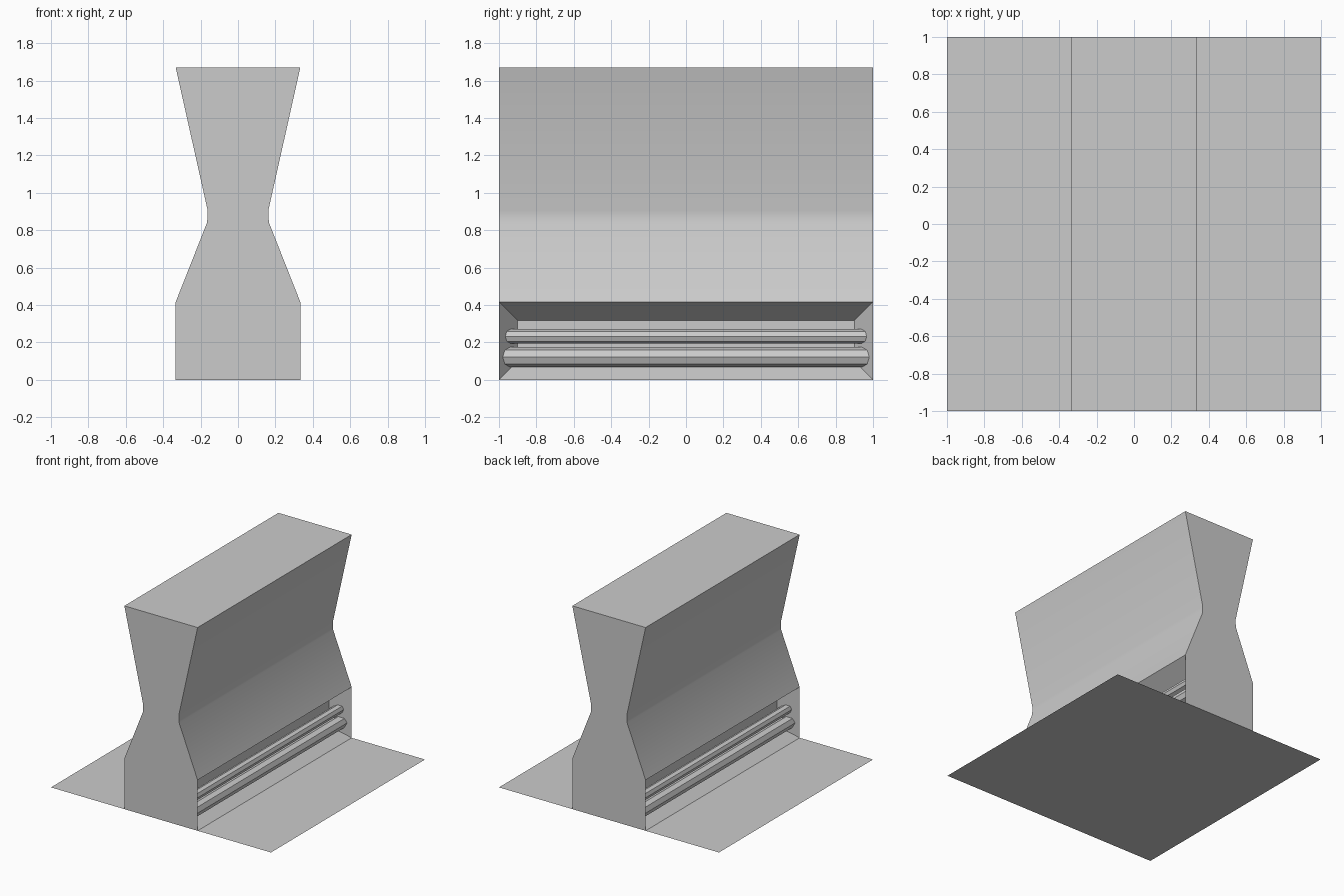
import bpy, bmesh, math

if "Cube" in bpy.data.objects:
    bpy.data.objects.remove(bpy.data.objects["Cube"])


def add_object(name, bm):
    mesh = bpy.data.meshes.new(name)
    bmesh.ops.recalc_face_normals(bm, faces=bm.faces)
    bm.to_mesh(mesh)
    bm.free()
    obj = bpy.data.objects.new(name, mesh)
    bpy.context.collection.objects.link(obj)
    bpy.context.view_layer.objects.active = obj
    obj.select_set(True)
    bpy.ops.object.shade_smooth_by_angle(angle=math.radians(30))
    obj.select_set(False)
    return obj


# Ground slab: a single flat sheet
bpy.ops.mesh.primitive_plane_add(size=2)
bpy.context.object.name = "ground_sheet"

# Wall body: waisted profile extruded along y
half = [(0.333, 0), (0.333, 0.417), (0.165, 0.842), (0.162, 0.905), (0.333, 1.67)]
outline = half + [(-x, z) for x, z in reversed(half)]
bm = bmesh.new()
front = bm.faces.new([bm.verts.new((x, -1, z)) for x, z in outline])
ext = bmesh.ops.extrude_face_region(bm, geom=[front], use_keep_orig=True)
moved = [v for v in ext["geom"] if isinstance(v, bmesh.types.BMVert)]
bmesh.ops.translate(bm, vec=(0, 2, 0), verts=moved)
bmesh.ops.recalc_face_normals(bm, faces=bm.faces)

# Bevelled recess in the foot on both long sides
sides = [f for f in bm.faces
         if abs(f.normal.x) > 0.99 and f.calc_center_median().z < 0.3]
bmesh.ops.inset_individual(bm, faces=sides, thickness=0.141, depth=0)
for f in sides:
    bmesh.ops.translate(bm, verts=f.verts[:], vec=f.normal * -0.138)
add_object("wall_body", bm)


# Octagonal pipes lying in each recess
def pipe(name, x, z, radius, length):
    bpy.ops.mesh.primitive_cylinder_add(vertices=8, radius=radius, depth=length,
                                        location=(x, 0, z),
                                        rotation=(math.radians(90), 0, 0))
    bpy.context.object.name = name


for side, label in ((1, "right"), (-1, "left")):
    pipe("upper_pipe_" + label, side * 0.248, 0.233, 0.038, 1.98)
    pipe("lower_pipe_" + label, side * 0.252, 0.122, 0.053, 1.98)
